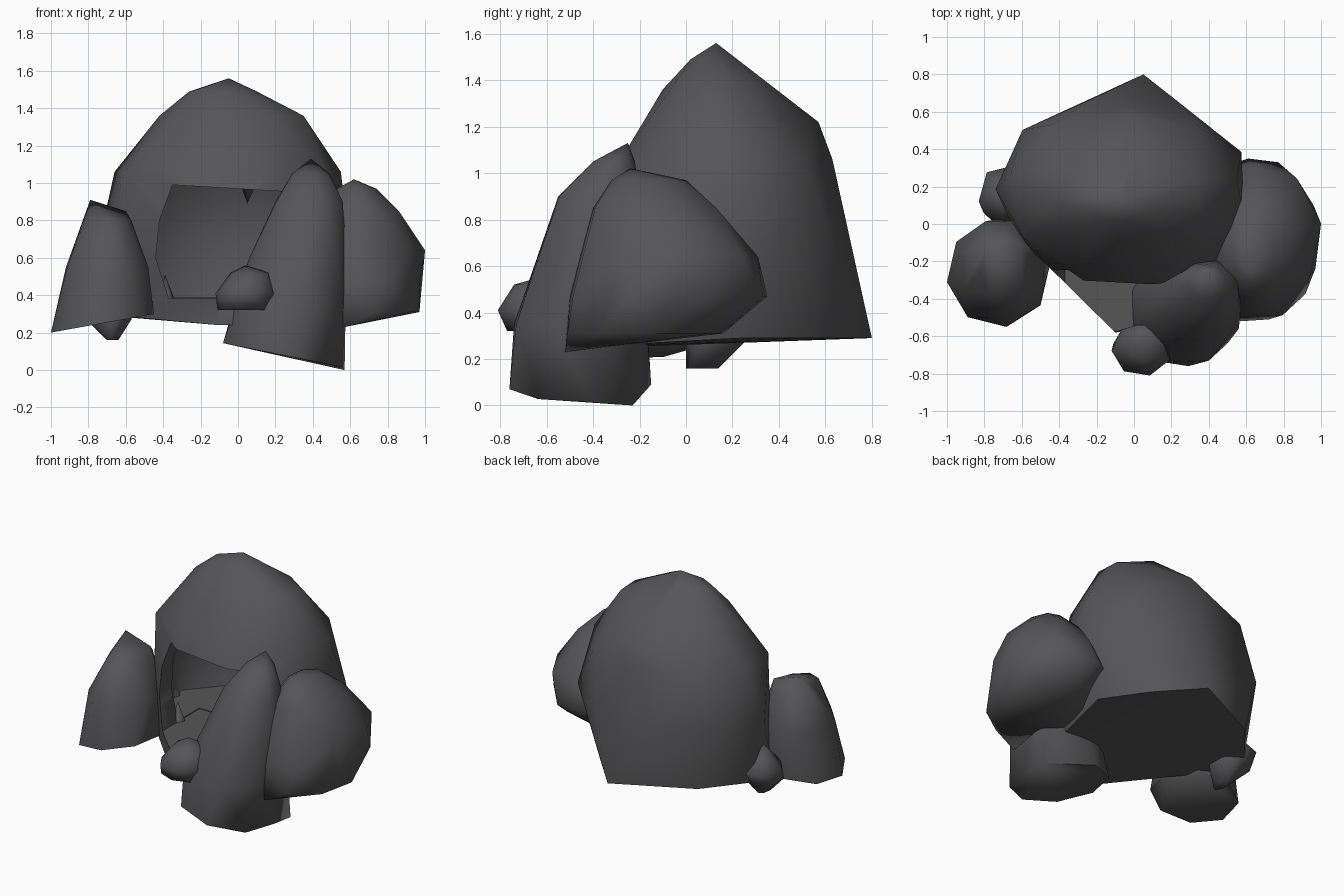
import bpy, bmesh, math

if "Cube" in bpy.data.objects:
    bpy.data.objects.remove(bpy.data.objects["Cube"])

rock_grey = bpy.data.materials.new("dark rock grey")
rock_grey.diffuse_color = (0.092, 0.092, 0.097, 1)
rock_grey.use_nodes = True
rock_grey.node_tree.nodes["Principled BSDF"].inputs["Base Color"].default_value = rock_grey.diffuse_color


def hull(name, pts):
    """Convex faceted solid around the given points."""
    bm = bmesh.new()
    for p in pts:
        bm.verts.new(p)
    res = bmesh.ops.convex_hull(bm, input=bm.verts[:])
    junk = {g for g in res["geom_interior"] if isinstance(g, bmesh.types.BMVert)}
    bmesh.ops.delete(bm, geom=list(junk), context='VERTS')
    bmesh.ops.recalc_face_normals(bm, faces=bm.faces[:])
    me = bpy.data.meshes.new(name)
    bm.to_mesh(me)
    bm.free()
    me.materials.append(rock_grey)
    ob = bpy.data.objects.new(name, me)
    bpy.context.collection.objects.link(ob)
    return ob


def ring(z, x0, x1, y0, y1, sides, phase, tilt):
    """Polygon stretched to fill a box at height z, sloping along x."""
    ang = [math.tau * (i + phase) / sides for i in range(sides)]
    cs, sn = [math.cos(a) for a in ang], [math.sin(a) for a in ang]
    pts = []
    for c, s in zip(cs, sn):
        u = (c - min(cs)) / (max(cs) - min(cs))
        v = (s - min(sn)) / (max(sn) - min(sn))
        pts.append((x0 + u * (x1 - x0), y0 + v * (y1 - y0),
                    z + tilt * (u - 0.5) * (x1 - x0)))
    return pts


def stone(name, rings, tips, sides=8, tilt=0.0):
    """Stone from stacked rings, each turned a little, plus pointed tips."""
    pts = list(tips)
    for i, r in enumerate(rings):
        pts += ring(*r, sides, 0.2 + 0.35 * (i % 2), tilt if i == 0 else 0)
    return hull(name, pts)


def smooth(ob, angle=80):
    bpy.ops.object.select_all(action='DESELECT')
    ob.select_set(True)
    bpy.context.view_layer.objects.active = ob
    bpy.ops.object.shade_smooth_by_angle(angle=math.radians(angle))


def carve(ob, cutter):
    mod = ob.modifiers.new("hollow", 'BOOLEAN')
    mod.operation = 'DIFFERENCE'
    mod.solver = 'EXACT'
    mod.object = cutter
    bpy.context.view_layer.objects.active = ob
    bpy.ops.object.modifier_apply(modifier=mod.name)
    bpy.data.objects.remove(cutter, do_unlink=True)


# large boulder with projecting floor lip
shell = [
    (.29, -.69, .50, -.27, .64),
    (.70, -.74, .59, -.28, .68),
    (1.06, -.66, .55, -.28, .63),
    (1.36, -.42, .35, -.10, .38),
    (1.49, -.26, .10, .02, .22)]
boulder = stone("cave_boulder", shell,
                [(-.05, .13, 1.56), (.05, .80, .29), (0, .57, 1.22),
                 (-.10, -.58, .24), (.35, -.50, .25),
                 (-.10, -.58, .37), (.30, -.52, .38)], sides=9)

# hollow inside: the same rings drawn inward, then the mouth cut through the front
t = .075
inner = [(max(z - t * .8, .39), a + t, b - t, c + t, d - t) for z, a, b, c, d in shell[:4]]
carve(boulder, stone("inner_cutter", inner, [(-.05, .13, 1.46)], sides=9))
mouth = [(-.35, .99), (-.42, .8), (-.44, .6), (-.37, .385), (.36, .385), (.32, .95)]
carve(boulder, hull("mouth_cutter", [(x, y, z) for y in (-.9, .1) for x, z in mouth]))
smooth(boulder, 60)

# surrounding stones
smooth(stone("tall_front_stone", [
    (.08, -.08, .56, -.76, -.15),
    (.35, -.02, .56, -.74, -.17),
    (.60, .06, .58, -.65, -.19),
    (.90, .20, .56, -.55, -.20),
    (1.05, .29, .49, -.40, -.22)],
    [(.39, -.25, 1.13), (.57, -.23, 0)], tilt=-.2))
smooth(stone("right_stone", [
    (.31, .38, .97, -.51, .16),
    (.47, .34, .97, -.50, .33),
    (.64, .36, 1.0, -.42, .31),
    (.85, .45, .86, -.40, .13),
    (.97, .53, .74, -.32, .0)],
    [(.62, -.24, 1.02), (.57, -.52, .23), (.61, .35, .47)]))
smooth(stone("left_stone", [
    (.25, -1.0, -.45, -.55, .02),
    (.55, -.92, -.48, -.50, .02),
    (.80, -.82, -.57, -.41, -.03)],
    [(-.79, -.12, .91), (-.60, -.12, .85)], tilt=.18))

# small stones at the foot
smooth(stone("small_back_stone", [
    (.16, -.70, -.64, 0, .14),
    (.27, -.81, -.57, 0, .25),
    (.36, -.83, -.56, 0, .31)],
    [(-.68, .15, .54)], sides=6))
smooth(stone("small_front_stone", [
    (.32, -.11, .17, -.77, -.57),
    (.41, -.12, .19, -.81, -.53),
    (.52, -.04, .17, -.74, -.54)],
    [(.04, -.60, .56)], sides=7))

# little chips inside the cave
smooth(stone("hanging_chip", [(1.0, .01, .10, -.24, -.14)], [(.05, -.19, .89)], sides=5))
smooth(stone("cave_pebble", [(.38, -.43, -.34, -.16, -.06)], [(-.39, -.11, .51)], sides=5))
